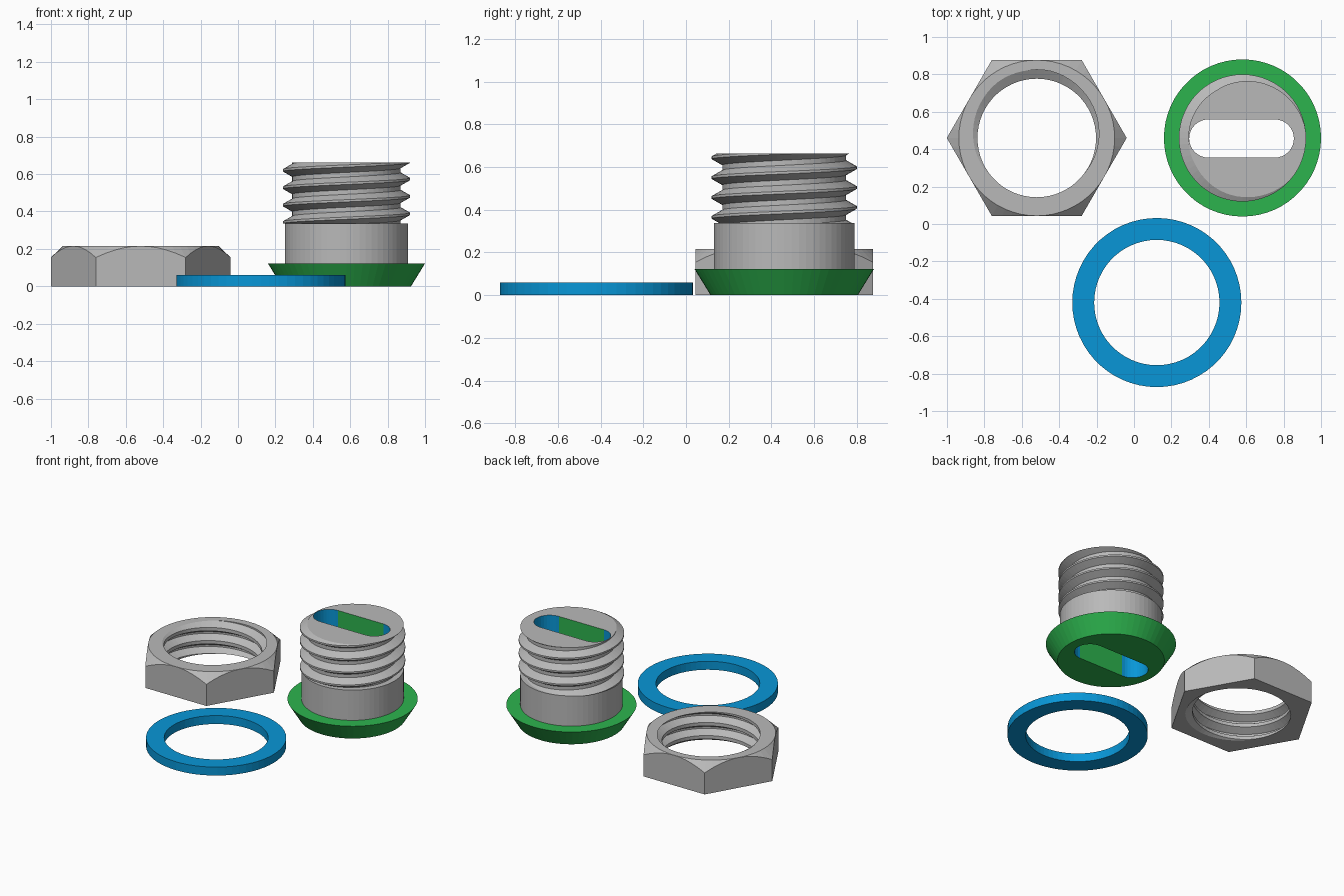
import bpy, bmesh
from math import pi, tau, cos, sin, radians

if "Cube" in bpy.data.objects:
    bpy.data.objects.remove(bpy.data.objects["Cube"])

SEG = 60          # sides of every round part
PITCH = 0.093     # thread pitch


def material(name, rgb):
    m = bpy.data.materials.new(name)
    m.diffuse_color = [c ** 2.2 for c in rgb] + [1.0]
    m.use_nodes = True
    m.node_tree.nodes["Principled BSDF"].inputs["Base Color"].default_value = m.diffuse_color
    return m


MATS = [material("grey", (0.72, 0.72, 0.72)),
        material("green", (0.19, 0.70, 0.31)),
        material("blue", (0.065, 0.585, 0.84))]
GREY, GREEN, BLUE = range(3)


def make_object(name, bm, location, rule):
    """Finish a bmesh and colour each face with rule(face)."""
    bmesh.ops.remove_doubles(bm, verts=bm.verts, dist=1e-4)
    bmesh.ops.recalc_face_normals(bm, faces=bm.faces)
    for f in bm.faces:
        f.material_index = rule(f)
    mesh = bpy.data.meshes.new(name)
    bm.to_mesh(mesh)
    bm.free()
    for m in MATS:
        mesh.materials.append(m)
    ob = bpy.data.objects.new(name, mesh)
    ob.location = location
    bpy.context.collection.objects.link(ob)
    return ob


def sweep(column, closed):
    """Revolve an angle-dependent (radius, z) column; cap the ends if open."""
    bm = bmesh.new()
    cols = []
    for i in range(SEG + 1):
        a = tau * i / SEG
        cols.append([bm.verts.new((r * cos(a), r * sin(a), z)) for r, z in column(a)])
    n = len(cols[0])
    for c0, c1 in zip(cols, cols[1:]):
        for j in range(n if closed else n - 1):
            k = (j + 1) % n
            bm.faces.new((c0[j], c1[j], c1[k], c0[k]))
    bmesh.ops.remove_doubles(bm, verts=bm.verts, dist=1e-4)
    bmesh.ops.dissolve_degenerate(bm, edges=bm.edges, dist=1e-5)
    if not closed:
        bmesh.ops.holes_fill(bm, edges=[e for e in bm.edges if e.is_boundary], sides=0)
    return bm


def thread(a, start, r_crest, r_root, z0, z1):
    """Column of a right-handed V thread at angle a, clipped to z0..z1."""
    flat, foot = 0.006, 0.0345
    c = start + PITCH * a / tau
    pts = []
    for k in range(-9, 10):
        for dz in (-foot, -flat, flat, foot):
            z = min(max(c + k * PITCH + dz, z0), z1)
            u = abs(((z - c) / PITCH + 0.5) % 1 - 0.5) * PITCH
            t = min(max((u - flat) / (foot - flat), 0), 1)
            pts.append((r_crest + (r_root - r_crest) * t, z))
    return pts


# Threaded plug with a conical flange
def plug_column(a):
    return [(0.345, 0), (0.42, 0.122), (0.33, 0.122), (0.33, 0.337)] + \
        thread(a, 0.5735, 0.34, 0.29, 0.337, 0.663)


plug = make_object("threaded_plug", sweep(plug_column, False), (0.58, 0.46, 0),
                   lambda f: GREEN if f.calc_center_median().z < 0.125 else GREY)

# Rounded slot cut through the plug: green flat walls, blue round ends
bm = bmesh.new()
outline = []
for side in (1, -1):
    for i in range(17):
        a = -pi / 2 + pi * i / 16
        outline.append(bm.verts.new((side * (0.178 + 0.102 * cos(a)),
                                     side * 0.102 * sin(a), -0.1)))
base = bm.faces.new(outline)
top = bmesh.ops.extrude_face_region(bm, geom=[base])["geom"]
bmesh.ops.translate(bm, verts=[v for v in top if isinstance(v, bmesh.types.BMVert)],
                    vec=(0, 0, 0.9))
cutter = make_object("slot_cutter", bm, (0.575, 0.457, 0),
                     lambda f: GREEN if abs(f.normal.y) > 0.999 else BLUE)
cutter.hide_render = True
mod = plug.modifiers.new("slot", "BOOLEAN")
mod.object = cutter
mod.operation = "DIFFERENCE"
mod.solver = "EXACT"
bpy.context.view_layer.objects.active = plug
bpy.ops.object.modifier_apply(modifier=mod.name)
bpy.data.objects.remove(cutter)


# Hexagonal nut, top corners chamfered, threaded bore
def nut_column(a):
    apothem, h = 0.4165, 0.215
    r = apothem / cos(a % (pi / 3) - pi / 6)
    bore = thread(a, h - PITCH * radians(100) / tau, 0.365, 0.317, 0, h)
    return [(r, 0), (r, h - 0.95 * (r - apothem)), (apothem, h)] + bore[::-1]


make_object("hex_nut", sweep(nut_column, True), (-0.52, 0.46, 0), lambda f: GREY)

# Flat sealing washer
make_object("washer",
            sweep(lambda a: [(0.335, 0), (0.452, 0), (0.452, 0.06), (0.335, 0.06)], True),
            (0.122, -0.42, 0), lambda f: BLUE)
